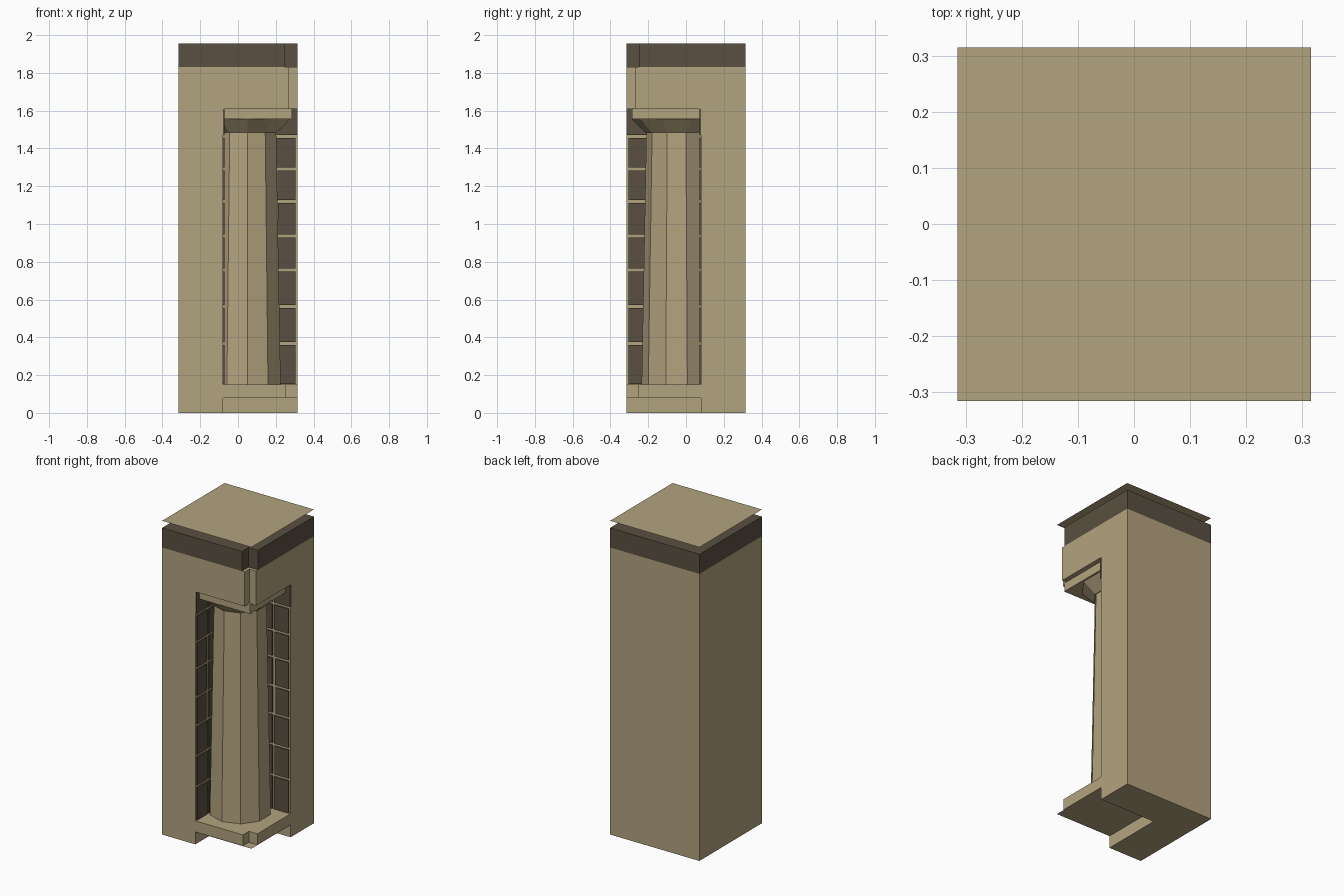
import bpy, bmesh, math, random

random.seed(4)
cube = bpy.data.objects.get("Cube")
if cube:
    bpy.data.objects.remove(cube, do_unlink=True)


def material(name, rgb):
    m = bpy.data.materials.new(name)
    m.use_nodes = True
    m.diffuse_color = (*rgb, 1)
    m.node_tree.nodes["Principled BSDF"].inputs["Base Color"].default_value = (*rgb, 1)
    return m


STONE = material("sandstone", (0.45, 0.366, 0.212))
DARK = material("dark_stone", (0.102, 0.08, 0.052))

H = 0.315      # half width of the pillar
W = 0.08       # inner walls of the corner niche: x = -W, y = W
C = 0.05       # column axis: x = C, y = -C


def finish(name, bm, mat):
    mesh = bpy.data.meshes.new(name)
    bmesh.ops.recalc_face_normals(bm, faces=bm.faces)
    bm.to_mesh(mesh)
    bm.free()
    mesh.materials.append(mat)
    ob = bpy.data.objects.new(name, mesh)
    bpy.context.collection.objects.link(ob)
    return ob


def loft(name, rings, mat):
    """Solid through a stack of matching outlines, each (points, z)."""
    bm = bmesh.new()
    loops = [[bm.verts.new((x, y, z)) for x, y in pts] for pts, z in rings]
    for a, b in zip(loops, loops[1:]):
        for i in range(len(a)):
            j = (i + 1) % len(a)
            bm.faces.new((a[i], a[j], b[j], b[i]))
    bm.faces.new(loops[0][::-1])
    bm.faces.new(loops[-1])
    return finish(name, bm, mat)


def prism(name, pts, z0, z1, mat):
    return loft(name, [(pts, z0), (pts, z1)], mat)


def sheet(name, x0, x1, y0, y1, z, mat):
    bm = bmesh.new()
    bm.faces.new([bm.verts.new((x, y, z))
                  for x, y in ((x0, y0), (x1, y0), (x1, y1), (x0, y1))])
    ob = finish(name, bm, mat)
    if ob.data.polygons[0].normal.z < 0:
        ob.data.flip_normals()
    return ob


def rect(x0, x1, y0, y1):
    return [(x0, y0), (x1, y0), (x1, y1), (x0, y1)]


def notched(x0, y1, n):
    """Rectangle whose outer front corner is cut back to n."""
    return [(x0, -H), (n, -H), (n, -n), (H, -n), (H, y1), (x0, y1)]


def decagon(r):
    return [(C + r * math.cos(a), -C + r * math.sin(a))
            for a in (math.pi / 2 + i * math.tau / 10 for i in range(10))]


# Main body: L-shaped walls, lintel, dark band and thin cap
prism("corner_walls", [(-H, -H), (-W, -H), (-W, W), (H, W), (H, H), (-H, H)],
      0, 1.61, STONE)
prism("lintel", notched(-H, H, 0.268), 1.61, 1.83, STONE)
prism("dark_band", notched(-H, H, 0.248), 1.83, 1.955, DARK)
sheet("cap_sheet", -H, H, -H, H, 2.0, STONE)

# Raised floor of the niche
sheet("base_sheet", -W, H, -H, W, 0.078, STONE)
prism("base_block", notched(-W, W, 0.255), 0.08, 0.15, STONE)

# Ten-sided column, flared capital and abacus
loft("column_shaft", [(decagon(0.185), 0.15), (decagon(0.16), 1.485)], STONE)
loft("capital", [(decagon(0.165), 1.485), (decagon(0.235), 1.555)], STONE)
prism("abacus", rect(-W, 0.285, -0.285, W), 1.555, 1.615, STONE)

# Dark bricks on both inner walls, mirrored across the diagonal
joints = [0.145, 0.367, 0.563, 0.757, 0.937, 1.12, 1.29, 1.463, 1.618]
D = 0.008
for row, (low, high) in enumerate(zip(joints, joints[1:])):
    z0, z1 = low + 0.008, high - 0.008
    outer = H if row == 7 else 0.305
    for col, (a, b) in enumerate(((0.208, outer), (-0.02, 0.19))):
        a += random.uniform(-0.006, 0.006)
        tag = f"{row + 1}_{col + 1}"
        prism("back_brick_" + tag, rect(a, b, W - D, W + D), z0, z1, DARK)
        prism("side_brick_" + tag, rect(-W - D, -W + D, -b, -a), z0, z1, DARK)
